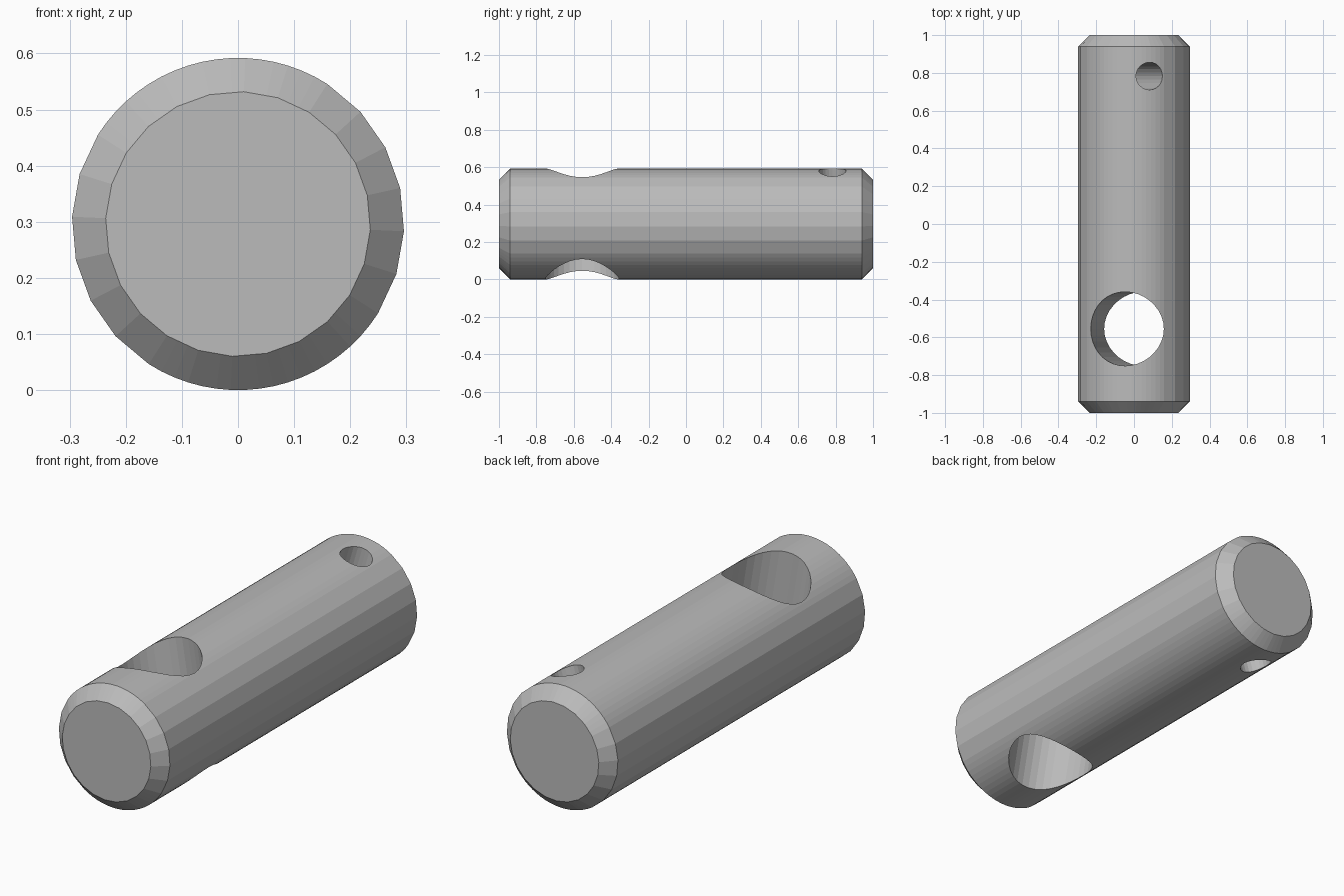
import bpy
import bmesh
import math
from mathutils import Matrix, Vector

cube = bpy.data.objects.get("Cube")
if cube:
    bpy.data.objects.remove(cube, do_unlink=True)

RADIUS = 0.296
HALF_LENGTH = 1.0
CHAMFER = 0.06
SIDES = 24
SPLIT = 3            # fine steps inside each main facet
PHASE = -2.5         # degrees
AXIS_Z = RADIUS

steel = bpy.data.materials.new("steel grey")
steel.use_nodes = True
colour = (0.5, 0.5, 0.5, 1.0)
steel.diffuse_color = colour
steel.node_tree.nodes["Principled BSDF"].inputs["Base Color"].default_value = colour


def ring(bm, y, radius, rounded):
    """Faceted ring; its top and bottom are truly round near the holes."""
    verts = []
    step = 360 / SIDES
    for i in range(SIDES * SPLIT):
        offset = (i % SPLIT) * step / SPLIT
        angle = PHASE + i * step / SPLIT
        r = radius
        if not (rounded and 55 < angle % 180 < 143):
            r *= math.cos(math.radians(step / 2)) / math.cos(math.radians(offset - step / 2))
        a = math.radians(angle)
        verts.append(bm.verts.new((r * math.cos(a), y, AXIS_Z + r * math.sin(a))))
    return verts


# Pin body with chamfered ends
bm = bmesh.new()
end = HALF_LENGTH - CHAMFER
inner = RADIUS - CHAMFER
rings = [ring(bm, -HALF_LENGTH, inner, False), ring(bm, -end, RADIUS, True),
         ring(bm, end, RADIUS, True), ring(bm, HALF_LENGTH, inner, False)]
for low, high in zip(rings, rings[1:]):
    for i in range(len(low)):
        j = (i + 1) % len(low)
        bm.faces.new((low[i], low[j], high[j], high[i]))
bm.faces.new(rings[0])
bm.faces.new(rings[-1])
bmesh.ops.recalc_face_normals(bm, faces=bm.faces)
mesh = bpy.data.meshes.new("pin_body")
bm.to_mesh(mesh)
bm.free()
mesh.materials.append(steel)
pin = bpy.data.objects.new("pin_body", mesh)
bpy.context.collection.objects.link(pin)


def drill(name, y, radius, tilt, sides):
    """Cut a round hole through the pin axis, tilted sideways."""
    bm = bmesh.new()
    place = (Matrix.Translation(Vector((0, y, AXIS_Z)))
             @ Matrix.Rotation(math.radians(tilt), 4, 'Y'))
    bmesh.ops.create_cone(bm, cap_ends=True, segments=sides, radius1=radius,
                          radius2=radius, depth=1.0, matrix=place)
    cutter_mesh = bpy.data.meshes.new(name)
    bm.to_mesh(cutter_mesh)
    bm.free()
    cutter_mesh.materials.append(steel)
    cutter = bpy.data.objects.new(name, cutter_mesh)
    cutter.hide_render = True
    bpy.context.collection.objects.link(cutter)
    cut = pin.modifiers.new(name, 'BOOLEAN')
    cut.operation = 'DIFFERENCE'
    cut.solver = 'EXACT'
    cut.object = cutter
    bpy.context.view_layer.objects.active = pin
    bpy.ops.object.modifier_apply(modifier=name)
    bpy.data.objects.remove(cutter, do_unlink=True)


# Large cross hole near the front, small one near the back
drill("large_hole", -0.555, 0.196, -9.2, 36)
drill("small_hole", 0.783, 0.073, 16.3, 24)
